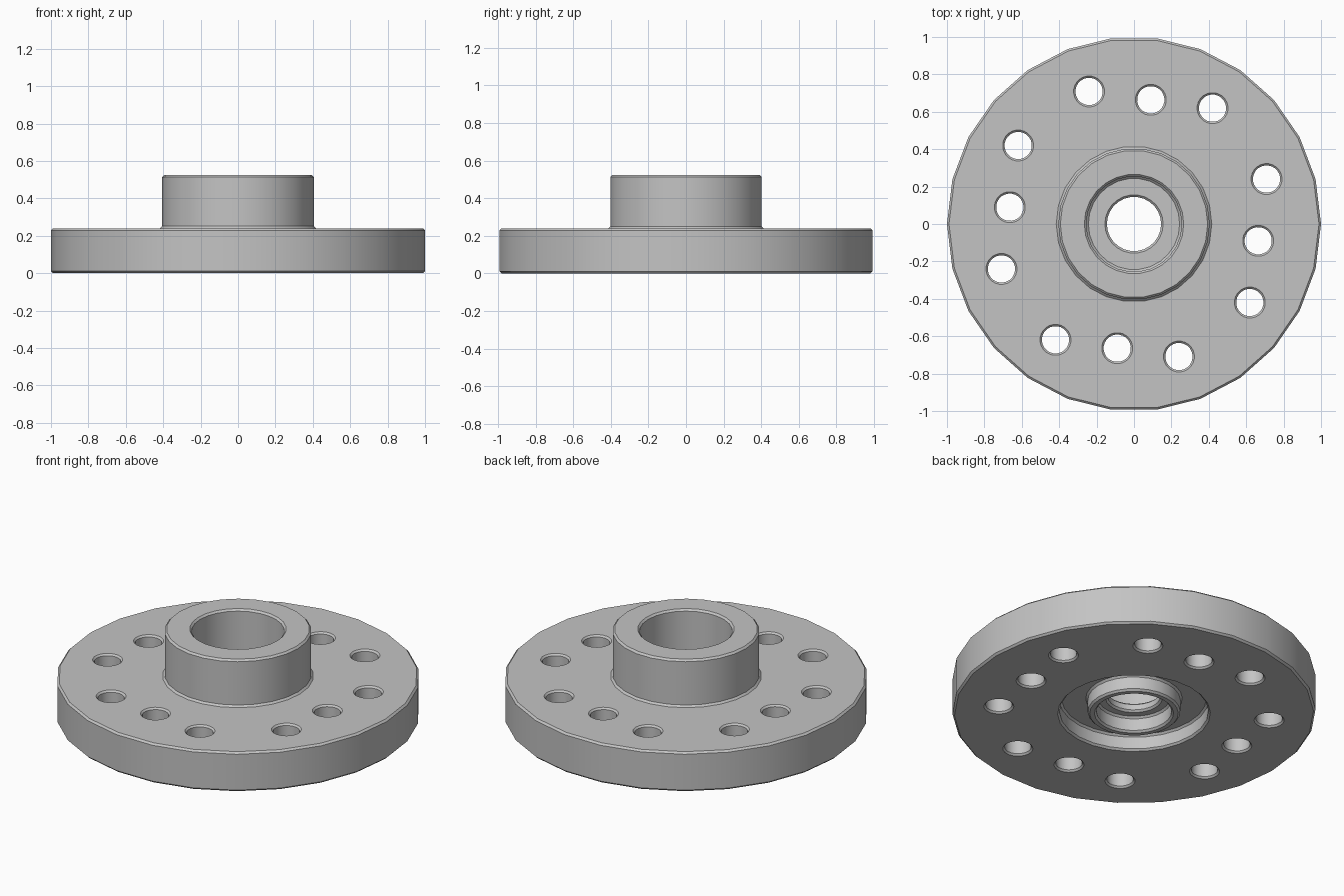
import bpy, bmesh
from math import pi, radians
from mathutils import Vector, Matrix

cube = bpy.data.objects.get("Cube")
if cube:
    bpy.data.objects.remove(cube, do_unlink=True)

# Plain grey metal
grey = bpy.data.materials.new("grey_metal")
grey.use_nodes = True
colour = (0.55, 0.55, 0.55, 1)
grey.diffuse_color = colour
grey.node_tree.nodes["Principled BSDF"].inputs["Base Color"].default_value = colour


def soften(corners, size):
    """Cut each corner of a closed profile with a small chamfer."""
    points = [Vector((r, 0, z)) for r, z in corners]
    result = []
    for i, p in enumerate(points):
        for q in (points[i - 1], points[(i + 1) % len(points)]):
            result.append(p + (q - p).normalized() * size)
    return result


def lathe(bm, points, sides, closed):
    """Revolve a profile about the z axis and return the new vertices."""
    old = set(bm.verts)
    verts = [bm.verts.new(p) for p in points]
    pairs = list(zip(verts, verts[1:]))
    if closed:
        pairs.append((verts[-1], verts[0]))
    edges = [bm.edges.new(pair) for pair in pairs]
    bmesh.ops.spin(bm, geom=verts + edges, cent=(0, 0, 0), axis=(0, 0, 1),
                   angle=2 * pi, steps=sides, use_duplicate=False)
    new = [v for v in bm.verts if v not in old]
    bmesh.ops.remove_doubles(bm, verts=new, dist=0.0001)
    return [v for v in bm.verts if v not in old]


def finish(bm, name):
    bmesh.ops.recalc_face_normals(bm, faces=bm.faces[:])
    mesh = bpy.data.meshes.new(name)
    bm.to_mesh(mesh)
    bm.free()
    mesh.materials.append(grey)
    obj = bpy.data.objects.new(name, mesh)
    bpy.context.collection.objects.link(obj)
    return obj


# Flange, hub, stepped bore and underside groove with its ring lip
DISC_TOP, HUB_TOP, RECESS, BORE_FLOOR = 0.24, 0.525, 0.095, 0.15
section = [
    (1.0, 0), (1.0, DISC_TOP),
    (0.405, DISC_TOP), (0.405, HUB_TOP),
    (0.255, HUB_TOP), (0.255, BORE_FLOOR),
    (0.145, BORE_FLOOR), (0.145, RECESS),
    (0.207, RECESS), (0.207, 0),
    (0.255, 0), (0.255, RECESS),
    (0.41, RECESS), (0.41, 0),
]
bm = bmesh.new()
lathe(bm, soften(section, 0.011), 26, True)
flange = finish(bm, "flange_with_hub")

# Bolt hole cutters, flared at both ends, in four rows of three
R, FLARE, OUT = 0.073, 0.01, 0.03
wide = R + FLARE + OUT
drill = [Vector((r, 0, z)) for r, z in (
    (0, -OUT), (wide, -OUT), (R, FLARE),
    (R, DISC_TOP - FLARE), (wide, DISC_TOP + OUT), (0, DISC_TOP + OUT))]
bm = bmesh.new()
for quarter in range(4):
    turn = Matrix.Rotation(quarter * pi / 2 - radians(7.7), 4, 'Z')
    for step in (-1, 0, 1):
        verts = lathe(bm, drill, 24, False)
        place = turn @ Matrix.Translation((step * 0.333, 0.67, 0))
        bmesh.ops.transform(bm, matrix=place, verts=verts)
cutter = finish(bm, "bolt_hole_cutter")
cutter.hide_render = True

# Drill the holes, then drop the cutter
bpy.ops.object.select_all(action='DESELECT')
flange.select_set(True)
bpy.context.view_layer.objects.active = flange
cut = flange.modifiers.new("bolt_holes", 'BOOLEAN')
cut.operation = 'DIFFERENCE'
cut.solver = 'EXACT'
cut.object = cutter
bpy.ops.object.modifier_apply(modifier=cut.name)
bpy.data.objects.remove(cutter, do_unlink=True)

bpy.ops.object.shade_smooth_by_angle(angle=radians(30))
